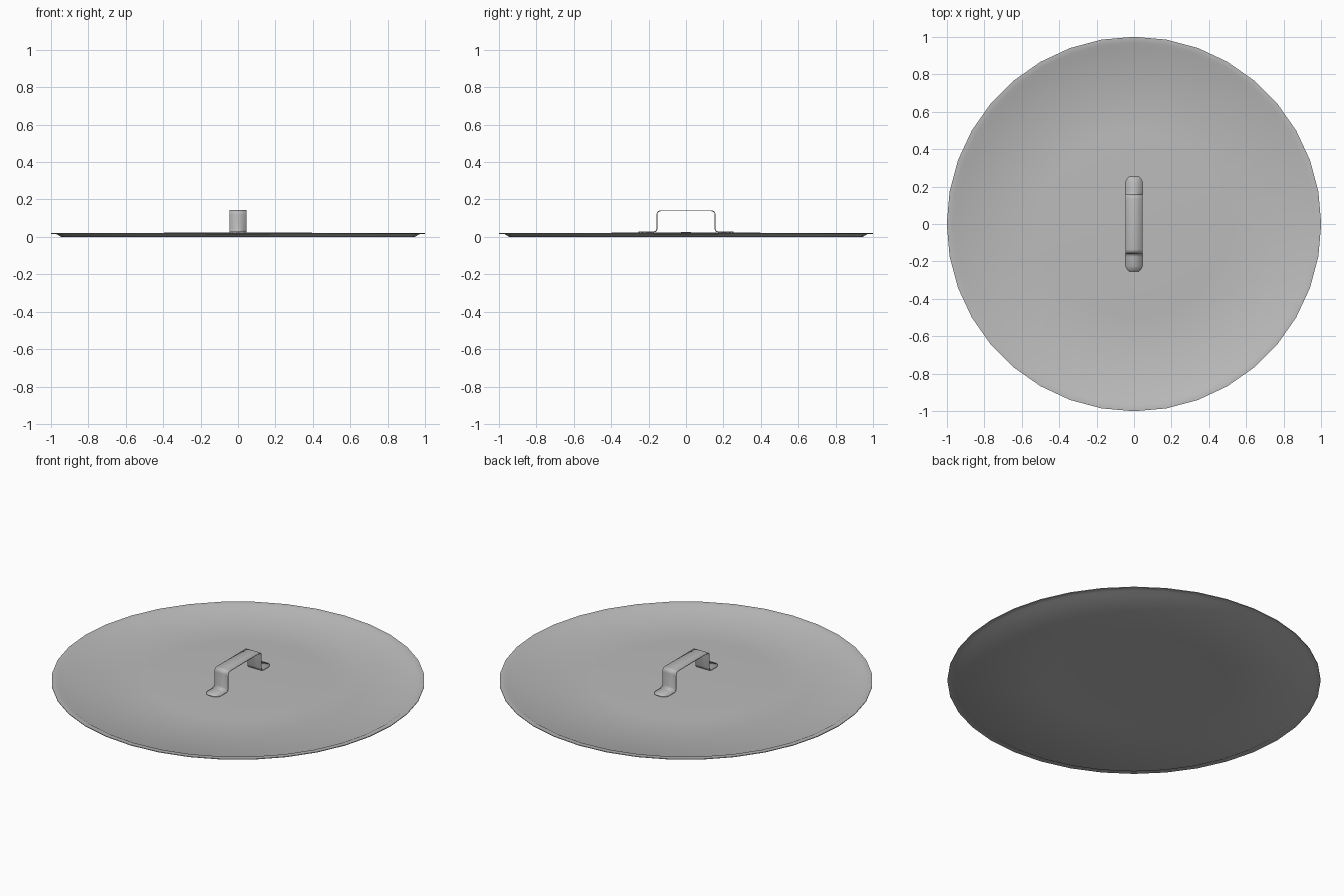
import bpy, bmesh
from math import sin, cos, pi, radians

cube = bpy.data.objects.get("Cube")
if cube:
    bpy.data.objects.remove(cube, do_unlink=True)

SIDES = 36

metal = bpy.data.materials.new("grey metal")
metal.use_nodes = True
grey = (0.5, 0.5, 0.5, 1)
metal.diffuse_color = grey
metal.node_tree.nodes["Principled BSDF"].inputs["Base Color"].default_value = grey


def finish(name, bm, angle):
    """Turn a bmesh into a smooth shaded metal object."""
    bmesh.ops.recalc_face_normals(bm, faces=bm.faces)
    mesh = bpy.data.meshes.new(name)
    bm.to_mesh(mesh)
    bm.free()
    obj = bpy.data.objects.new(name, mesh)
    bpy.context.collection.objects.link(obj)
    mesh.materials.append(metal)
    bpy.ops.object.select_all(action="DESELECT")
    obj.select_set(True)
    bpy.context.view_layer.objects.active = obj
    bpy.ops.object.shade_smooth_by_angle(angle=radians(angle))
    return obj


# Lid: closed sheet profile (radius, height) turned around z
top = [(0, 0.025), (0.25, 0.024), (0.5, 0.021), (0.945, 0.006), (0.97, 0.02), (1, 0.02)]
under = [(1, 0.016), (0.97, 0.015), (0.945, 0), (0.5, 0.016), (0.25, 0.019), (0, 0.02)]
bm = bmesh.new()
verts = [bm.verts.new((r, 0, z)) for r, z in top + under]
edges = [bm.edges.new(pair) for pair in zip(verts, verts[1:])]
bmesh.ops.spin(bm, geom=verts + edges, cent=(0, 0, 0), axis=(0, 0, 1),
               angle=2 * pi, steps=SIDES, use_duplicate=False)
bmesh.ops.remove_doubles(bm, verts=bm.verts, dist=0.0005)
finish("lid", bm, 50)

# Handle: bent strap path (y, z, half width) with rounded foot tips
half = [(0.255, 0.026, 0.022), (0.245, 0.026, 0.035), (0.225, 0.026, 0.045),
        (0.175, 0.026, 0.045), (0.161, 0.03, 0.045), (0.155, 0.044, 0.045)]
for i in range(5):
    a = i * pi / 8
    half.append((0.135 + 0.02 * cos(a), 0.12 + 0.02 * sin(a), 0.045))
path = half + [(-y, z, w) for y, z, w in reversed(half)]
bm = bmesh.new()
rows = [[bm.verts.new((s * w, y, z)) for s in (-1, 1)] for y, z, w in path]
for a, b in zip(rows, rows[1:]):
    bm.faces.new((a[0], a[1], b[1], b[0]))
handle = finish("handle", bm, 55)
strap = handle.modifiers.new("strap thickness", "SOLIDIFY")
strap.thickness = 0.005
strap.offset = 0
